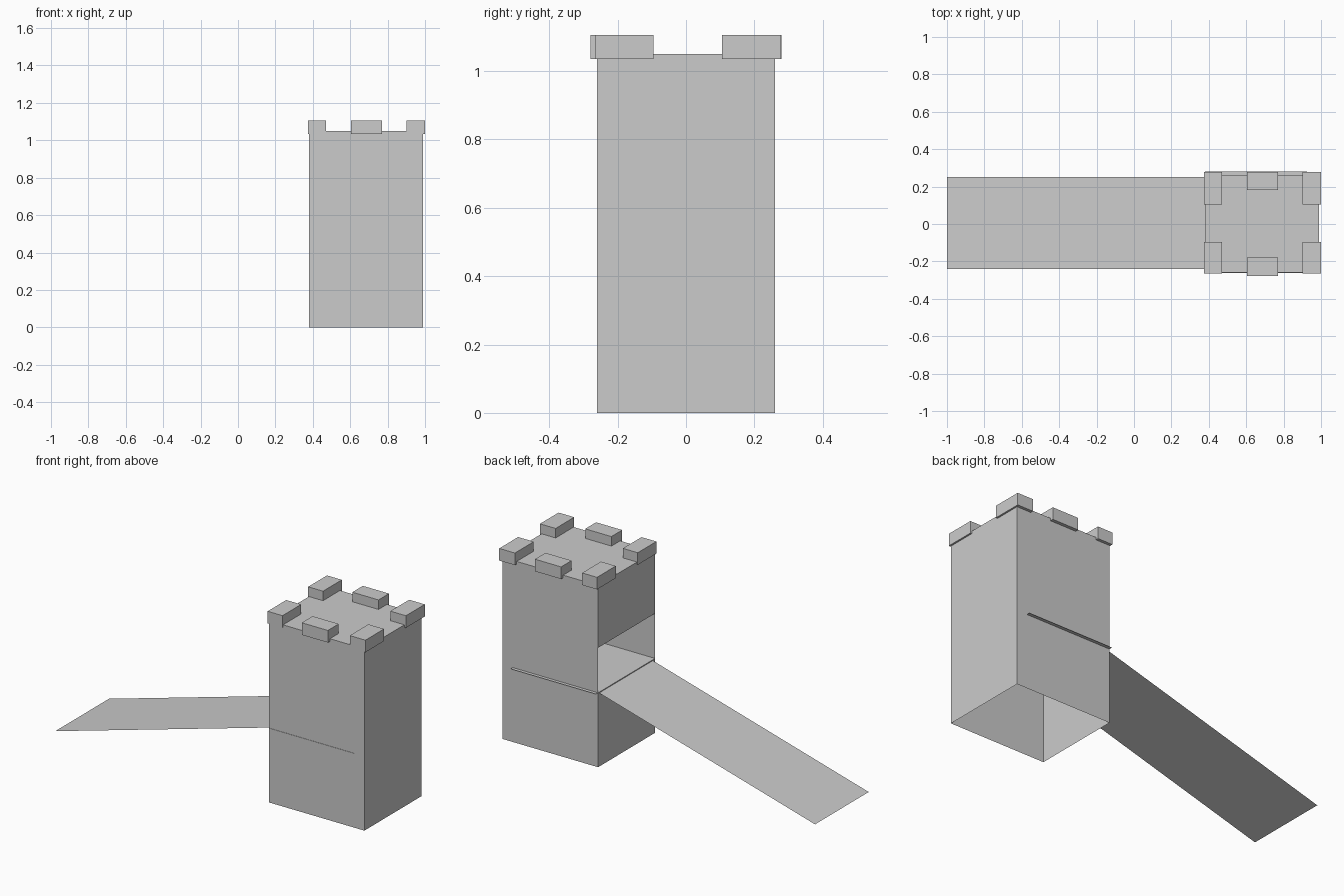
import bpy

if "Cube" in bpy.data.objects:
    bpy.data.objects.remove(bpy.data.objects["Cube"])

X0, X1, Y = 0.38, 0.99, 0.26        # tower footprint
TOP, SILL, LINTEL = 1.05, 0.43, 0.69


def mesh_object(name, verts, faces):
    mesh = bpy.data.meshes.new(name)
    mesh.from_pydata(verts, [], faces)
    mesh.update()
    obj = bpy.data.objects.new(name, mesh)
    bpy.context.collection.objects.link(obj)
    return obj


def box(name, x0, x1, y0, y1, z0, z1):
    bpy.ops.mesh.primitive_cube_add(size=1, location=((x0 + x1) / 2, (y0 + y1) / 2, (z0 + z1) / 2))
    obj = bpy.context.object
    obj.name = name
    obj.scale = (x1 - x0, y1 - y0, z1 - z0)
    return obj


def sheet(name, x0, x1, y0, y1, z0, z1):
    # flat sheet running along x from height z0 to z1
    return mesh_object(name, [(x0, y0, z0), (x1, y0, z1), (x1, y1, z1), (x0, y1, z0)], [(0, 1, 2, 3)])


# tower shell: rings of four corners, open bottom, doorway across the left side
verts = [(x, y, z) for z in (0, SILL, LINTEL, TOP)
         for x, y in ((X0, -Y), (X1, -Y), (X1, Y), (X0, Y))]
faces = [(0, 1, 13, 12, 8, 4), (1, 2, 14, 13), (2, 3, 7, 11, 15, 14),
         (3, 0, 4, 7), (11, 8, 12, 15), (12, 13, 14, 15)]
mesh_object("tower_shell", verts, faces)

# thin floor poking through the walls, and the sloping drawbridge
sheet("tower_floor", X0, 0.925, -0.262, 0.28, SILL, SILL)
sheet("drawbridge", -1.0, X0, -0.24, 0.25, 0.035, 0.425)

# battlements: four corner blocks and two middle blocks
for end, x0, x1 in (("left", 0.375, 0.47), ("right", 0.90, 1.0)):
    box("battlement_front_" + end, x0, x1, -0.265, -0.095, 1.035, 1.105)
    box("battlement_back_" + end, x0, x1, 0.105, 0.277, 1.035, 1.105)
box("battlement_front_middle", 0.603, 0.77, -0.279, -0.18, 1.035, 1.105)
box("battlement_back_middle", 0.603, 0.77, 0.183, 0.279, 1.035, 1.105)
